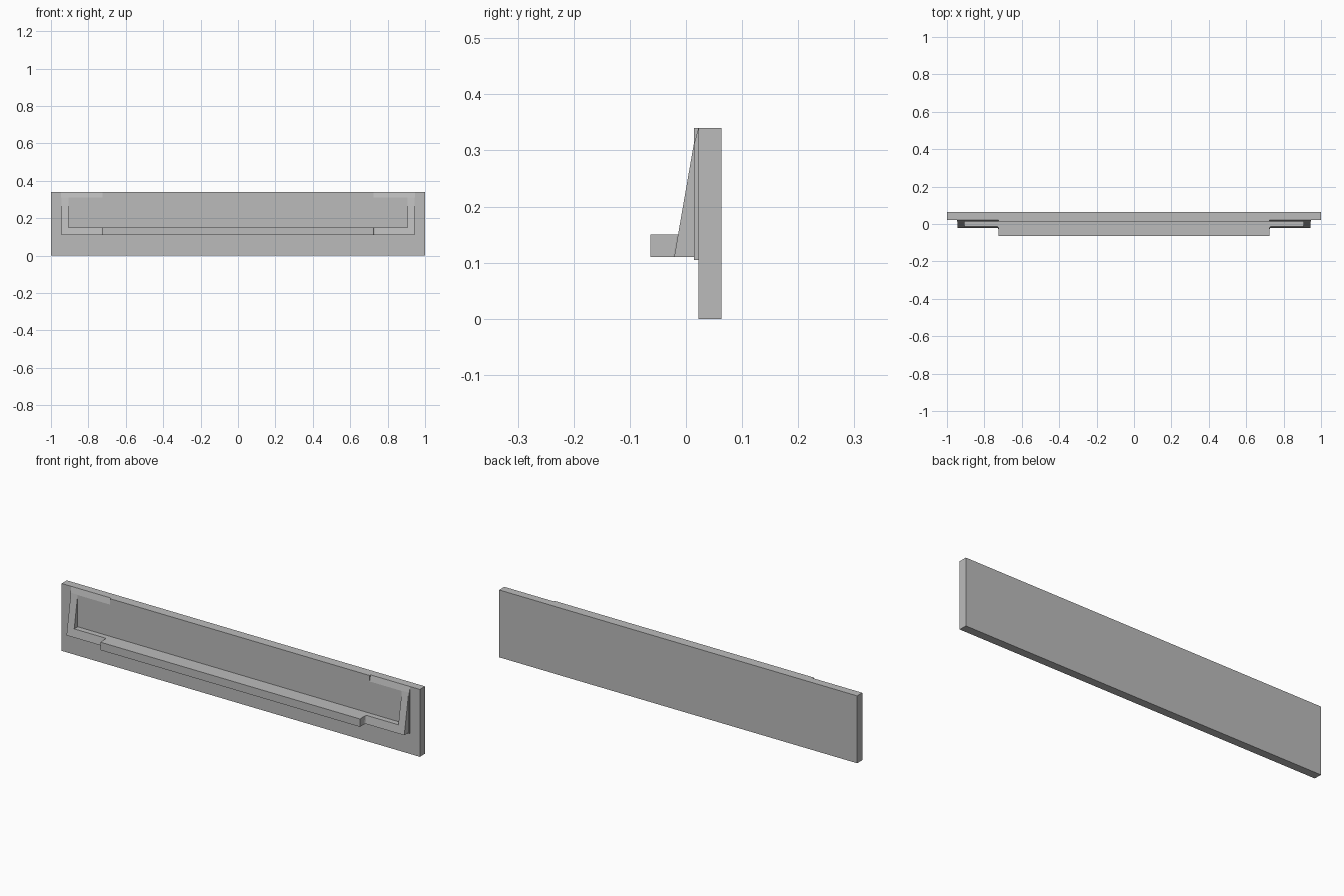
import bpy
import bmesh
from mathutils import Vector

cube = bpy.data.objects.get("Cube")
if cube:
    bpy.data.objects.remove(cube)

grey = bpy.data.materials.new("plain grey")
grey.use_nodes = True
colour = (0.5, 0.5, 0.5, 1)
grey.diffuse_color = colour
grey.node_tree.nodes["Principled BSDF"].inputs["Base Color"].default_value = colour


def prism(name, outline, offset):
    """Extrude a closed 3D outline along an offset vector."""
    bm = bmesh.new()
    face = bm.faces.new([bm.verts.new(p) for p in outline])
    moved = bmesh.ops.extrude_face_region(bm, geom=[face])["geom"]
    bmesh.ops.translate(bm, vec=Vector(offset),
                        verts=[v for v in moved if isinstance(v, bmesh.types.BMVert)])
    bmesh.ops.recalc_face_normals(bm, faces=bm.faces)
    mesh = bpy.data.meshes.new(name)
    bm.to_mesh(mesh)
    bm.free()
    mesh.materials.append(grey)
    obj = bpy.data.objects.new(name, mesh)
    bpy.context.collection.objects.link(obj)
    return obj


def side_prism(name, profile, x0, x1):
    """Extrude a (y, z) profile from x0 to x1."""
    return prism(name, [(x0, y, z) for y, z in profile], (x1 - x0, 0, 0))


TOP, BACK, FACE, PLATE = 0.34, 0.063, 0.022, 0.014
LEDGE, STEP, INNER, OUTER = 0.11, 0.725, 0.905, 0.943
LEDGE_TOP = 0.15

# Back board and the raised plate on its front
side_prism("back_board", [(FACE, 0), (BACK, 0), (BACK, TOP), (FACE, TOP)], -1, 1)
side_prism("middle_plate", [(FACE, 0.105), (PLATE, 0.105), (PLATE, TOP), (FACE, TOP)],
           -STEP, STEP)

# Deep middle shelf
prism("middle_shelf", [(-STEP, PLATE, LEDGE), (STEP, PLATE, LEDGE),
                       (STEP, -0.063, LEDGE), (-STEP, -0.063, LEDGE)],
      (0, 0, LEDGE_TOP - LEDGE))

for side, s in (("left", 1), ("right", -1)):
    # Plate ends slope back to the board at the top
    side_prism(side + "_plate_end",
               [(FACE, 0.105), (PLATE, 0.105), (PLATE, 0.31), (FACE, TOP)],
               s * STEP, s * 0.946)
    # Shallow shelf with a leaning front
    side_prism(side + "_shelf_end",
               [(PLATE, LEDGE), (-0.021, LEDGE), (-0.014, LEDGE_TOP), (PLATE, LEDGE_TOP)],
               s * STEP, s * INNER)
    # Small fillet where the shelf changes depth
    prism(side + "_shelf_fillet",
          [(s * STEP, -0.012, LEDGE), (s * STEP, -0.028, LEDGE),
           (s * (STEP + 0.003), -0.023, LEDGE), (s * (STEP + 0.009), -0.019, LEDGE),
           (s * (STEP + 0.009), -0.012, LEDGE)],
          (0, 0.007, LEDGE_TOP - LEDGE))
    # Tapering end bracket
    side_prism(side + "_bracket", [(PLATE, LEDGE), (-0.021, LEDGE), (PLATE, 0.312)],
               s * INNER, s * OUTER)
